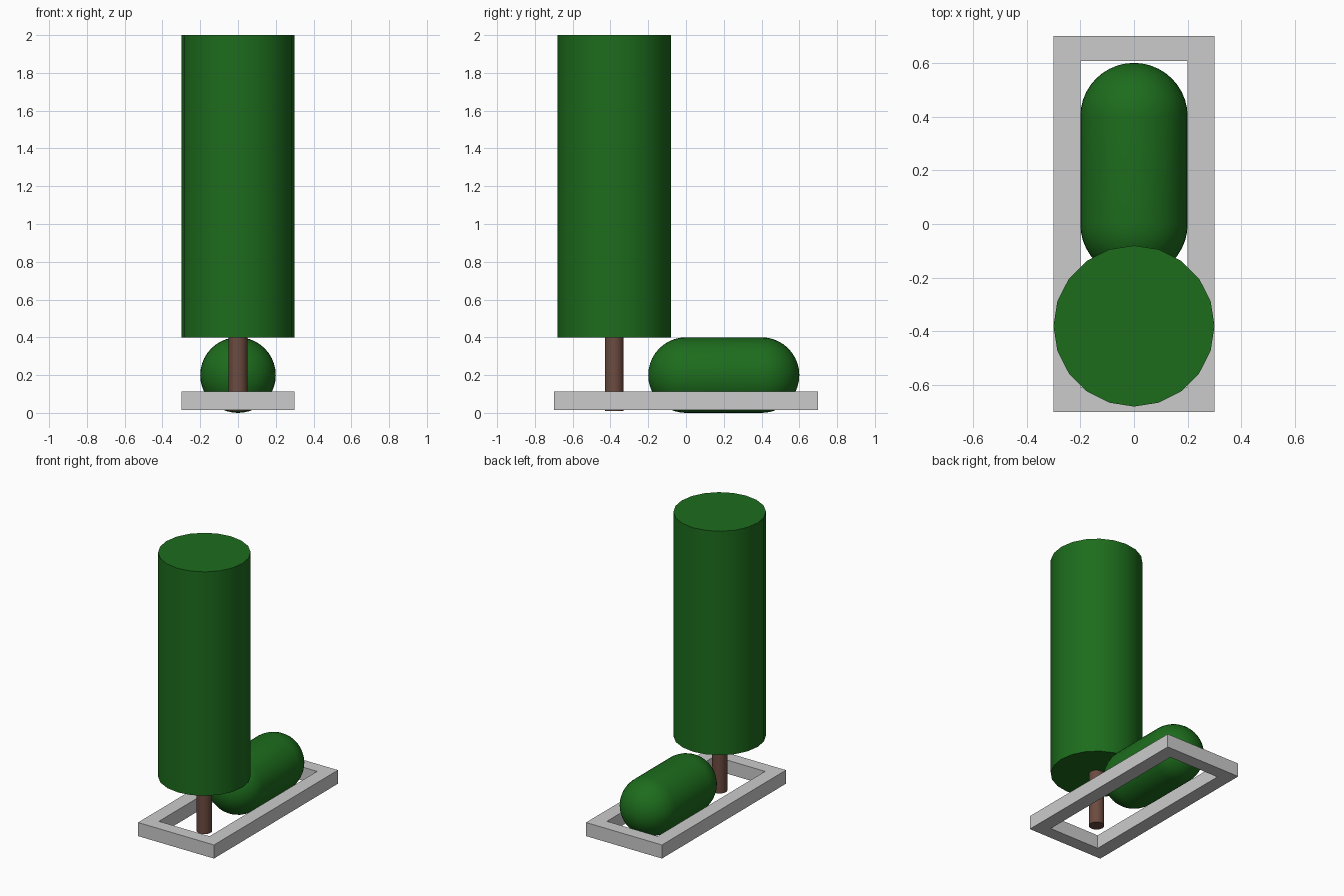
import bpy, bmesh
from math import sin, cos, pi, radians
from mathutils import Vector

if "Cube" in bpy.data.objects:
    bpy.data.objects.remove(bpy.data.objects["Cube"])


def material(name, color):
    m = bpy.data.materials.new(name)
    m.diffuse_color = color
    m.use_nodes = True
    m.node_tree.nodes["Principled BSDF"].inputs["Base Color"].default_value = m.diffuse_color
    return m


leaf = material("leaf_green", (0.012, 0.15, 0.012, 1))
bark = material("bark_brown", (0.15, 0.07, 0.05, 1))


def finish(bm, name, mat=None, smooth=False):
    bmesh.ops.recalc_face_normals(bm, faces=bm.faces)
    me = bpy.data.meshes.new(name)
    bm.to_mesh(me)
    bm.free()
    ob = bpy.data.objects.new(name, me)
    bpy.context.collection.objects.link(ob)
    if mat:
        me.materials.append(mat)
    if smooth:
        bpy.ops.object.select_all(action='DESELECT')
        ob.select_set(True)
        bpy.context.view_layer.objects.active = ob
        bpy.ops.object.shade_smooth_by_angle(angle=radians(35))
    return ob


def cylinder(name, radius, y, z0, z1, mat):
    bm = bmesh.new()
    bmesh.ops.create_cone(bm, cap_ends=True, segments=20, radius1=radius,
                          radius2=radius, depth=z1 - z0)
    bmesh.ops.translate(bm, verts=bm.verts, vec=(0, y, (z0 + z1) / 2))
    return finish(bm, name, mat, True)


# Planter border: rectangular ring, extruded upward
bm = bmesh.new()
corners = [(-1, -1), (1, -1), (1, 1), (-1, 1)]
outer = [bm.verts.new((0.3 * x, 0.7 * y, 0.015)) for x, y in corners]
inner = [bm.verts.new((0.2 * x, 0.607 * y, 0.015)) for x, y in corners]
ring = [bm.faces.new((outer[i], outer[(i + 1) % 4], inner[(i + 1) % 4], inner[i]))
        for i in range(4)]
ext = bmesh.ops.extrude_face_region(bm, geom=ring, use_keep_orig=True)
bmesh.ops.translate(bm, vec=(0, 0, 0.097),
                    verts=[g for g in ext["geom"] if isinstance(g, bmesh.types.BMVert)])
finish(bm, "planter_border")

# Tree: trunk and columnar crown
cylinder("tree_trunk", 0.05, -0.38, 0.01, 0.4, bark)
cylinder("tree_crown", 0.3, -0.38, 0.4, 2.0, leaf)

# Hedge: capsule lying along y, spun from a half-round-ended profile
bm = bmesh.new()
r, n = 0.2, 10
profile = [(r * sin(a), -r * cos(a)) for a in (pi / 2 * i / n for i in range(n + 1))]
profile += [(x, 0.4 - y) for x, y in reversed(profile)]
vs = [bm.verts.new((x, y, r)) for x, y in profile]
es = [bm.edges.new(p) for p in zip(vs, vs[1:])]
bmesh.ops.spin(bm, geom=vs + es, cent=Vector((0, 0, r)), axis=(0, 1, 0),
               angle=2 * pi, steps=40)
bmesh.ops.remove_doubles(bm, verts=bm.verts, dist=1e-4)
finish(bm, "hedge", leaf, True)
